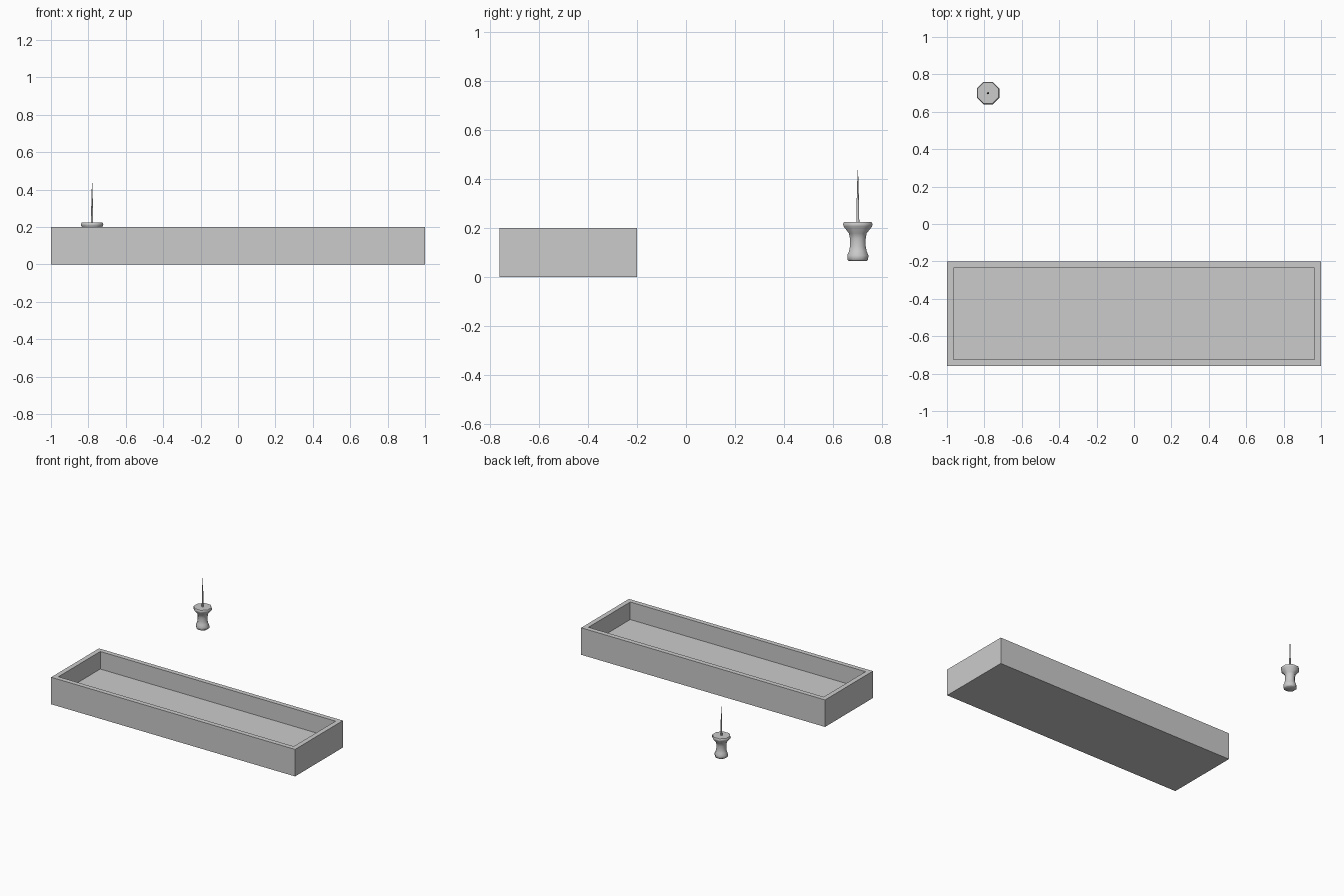
import bpy, bmesh, math

if "Cube" in bpy.data.objects:
    bpy.data.objects.remove(bpy.data.objects["Cube"])

PIN = (-0.78, 0.70)


def make_object(name, bm):
    bmesh.ops.recalc_face_normals(bm, faces=bm.faces[:])
    mesh = bpy.data.meshes.new(name)
    bm.to_mesh(mesh)
    bm.free()
    ob = bpy.data.objects.new(name, mesh)
    bpy.context.collection.objects.link(ob)
    return ob


def lathe(name, profile, sides, smooth_angle):
    """Revolve (half width across flats, z) points; flats face the axes."""
    bm = bmesh.new()
    rings = []
    for half, z in profile:
        r = half / math.cos(math.pi / sides)
        rings.append([bm.verts.new((r * math.cos((i + 0.5) * 2 * math.pi / sides),
                                    r * math.sin((i + 0.5) * 2 * math.pi / sides), z))
                      for i in range(sides)])
    for a, b in zip(rings, rings[1:]):
        for i in range(sides):
            j = (i + 1) % sides
            bm.faces.new((a[i], a[j], b[j], b[i]))
    bm.faces.new(rings[0])
    bm.faces.new(rings[-1])
    ob = make_object(name, bm)
    ob.location = (PIN[0], PIN[1], 0)
    bpy.ops.object.select_all(action='DESELECT')
    ob.select_set(True)
    bpy.context.view_layer.objects.active = ob
    bpy.ops.object.shade_smooth_by_angle(angle=math.radians(smooth_angle))
    return ob


# Open tray: box with its top inset and pushed down
bm = bmesh.new()
bmesh.ops.create_cube(bm, size=1)
bmesh.ops.scale(bm, vec=(2.0, 0.56, 0.2), verts=bm.verts)
bmesh.ops.translate(bm, vec=(0, -0.48, 0.1), verts=bm.verts)
top = max(bm.faces, key=lambda f: f.calc_center_median().z)
bmesh.ops.inset_region(bm, faces=[top], thickness=0.05)
floor = bmesh.ops.extrude_face_region(bm, geom=[top])['geom']
bmesh.ops.translate(bm, vec=(0, 0, -0.13),
                    verts=[g for g in floor if isinstance(g, bmesh.types.BMVert)])
if top.is_valid:
    bmesh.ops.delete(bm, geom=[top], context='FACES_ONLY')
make_object("tray", bm)

# Push pin grip, floating point-up
lathe("pin_grip", [(0.036, 0.065), (0.042, 0.071), (0.043, 0.088), (0.036, 0.105),
                   (0.032, 0.125), (0.032, 0.155), (0.036, 0.178), (0.058, 0.206),
                   (0.060, 0.216), (0.056, 0.224)], 8, 50)

# Pin needle
lathe("pin_needle", [(0.006, 0.220), (0.005, 0.30), (0.001, 0.435)], 8, 50)
